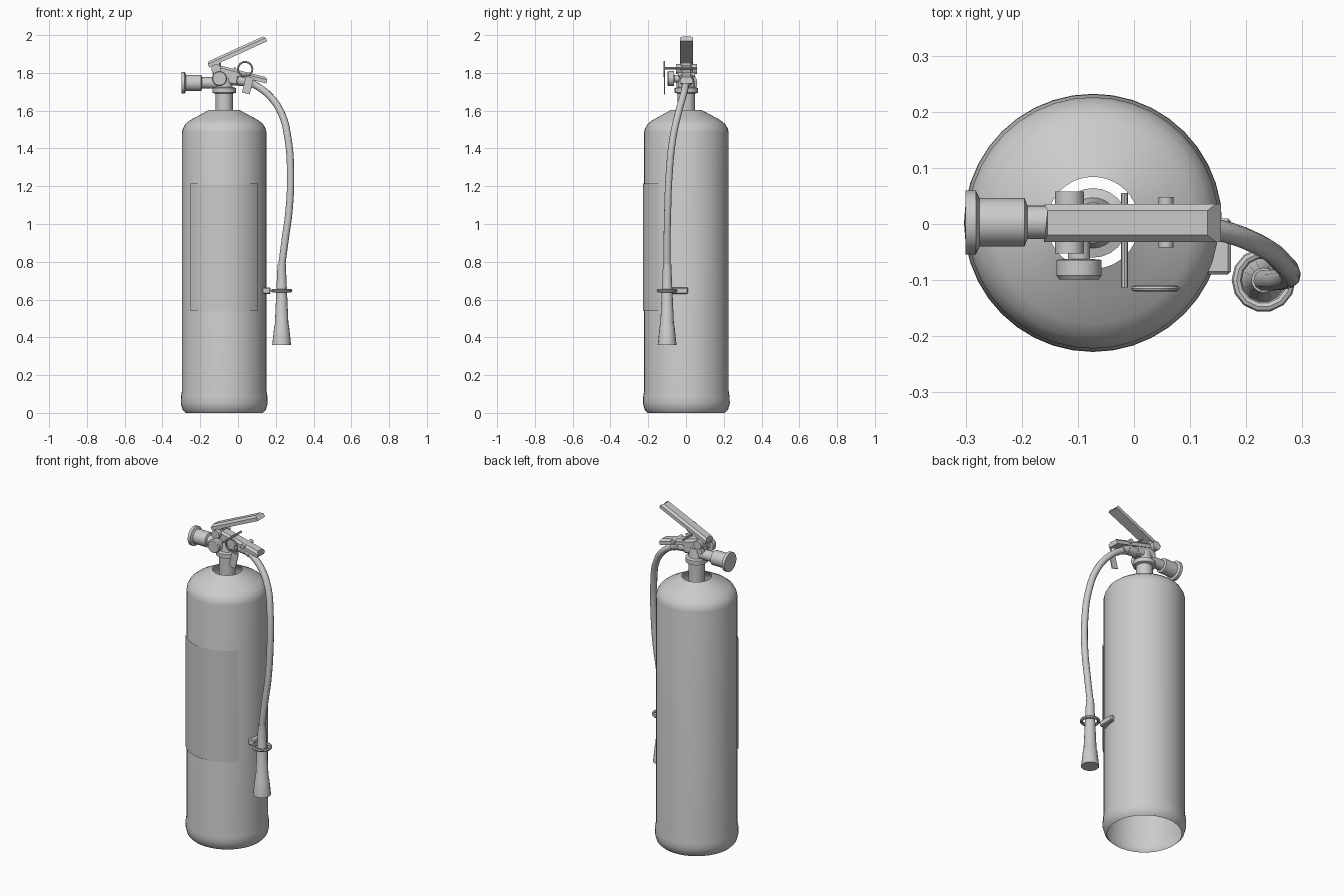
import bpy, bmesh, math
from mathutils import Vector, Matrix

if "Cube" in bpy.data.objects:
    bpy.data.objects.remove(bpy.data.objects["Cube"])

CX = -0.073  # tank axis


def finish(bm, name, smooth=True):
    bmesh.ops.recalc_face_normals(bm, faces=bm.faces)
    me = bpy.data.meshes.new(name)
    bm.to_mesh(me)
    bm.free()
    ob = bpy.data.objects.new(name, me)
    bpy.context.collection.objects.link(ob)
    if smooth:
        bpy.ops.object.select_all(action='DESELECT')
        ob.select_set(True)
        bpy.context.view_layer.objects.active = ob
        bpy.ops.object.shade_smooth_by_angle(angle=math.radians(35))
    return ob


def lathe(name, profile, origin, axis=(0, 0, 1), n=24, caps=True, a0=0, a1=None):
    """Revolve (radius, height) points about an axis; an optional arc makes an open sheet."""
    rot = Vector((0, 0, 1)).rotation_difference(Vector(axis)).to_matrix()
    full = a1 is None
    span = 2 * math.pi if full else a1 - a0
    bm = bmesh.new()
    rings = []
    for r, h in profile:
        rings.append([bm.verts.new(Vector(origin) + rot @ Vector(
            (r * math.cos(a0 + span * i / n), r * math.sin(a0 + span * i / n), h)))
            for i in range(n if full else n + 1)])
    for a, b in zip(rings, rings[1:]):
        for i in range(n):
            j = (i + 1) % len(a)
            bm.faces.new((a[i], a[j], b[j], b[i]))
    if caps and full:
        bm.faces.new(rings[0])
        bm.faces.new(rings[-1])
    return finish(bm, name)


def rod(name, p, q, r, r2=None, n=16):
    d = Vector(q) - Vector(p)
    return lathe(name, [(r, 0), (r2 or r, d.length)], p, d.normalized(), n)


def box(name, loc, size, rot_y=0, bevel=0.0):
    bm = bmesh.new()
    m = Matrix.Translation(loc) @ Matrix.Rotation(rot_y, 4, 'Y') @ Matrix.Diagonal((*size, 1))
    bmesh.ops.create_cube(bm, size=1, matrix=m)
    if bevel:
        bmesh.ops.bevel(bm, geom=bm.edges[:], offset=bevel, segments=1, affect='EDGES')
    return finish(bm, name, False)


def lever(name, p, q, width=0.068, height=0.032, chamfer=0.012):
    """Bar with chamfered upper edges running from p to q (centre of underside)."""
    p, q = Vector(p), Vector(q)
    x = (q - p).normalized()
    up = x.cross(Vector((0, 1, 0))).normalized()
    if up.z < 0:
        up = -up
    w = width / 2
    bm = bmesh.new()
    ends = []
    for base, inset in ((p, 1), (q, -1)):
        ends.append([bm.verts.new(base + Vector((0, y, 0)) + up * h + x * inset * (chamfer if h == height else 0))
                     for y, h in ((-w, 0), (w, 0), (w, height - chamfer), (w - chamfer, height),
                                  (chamfer - w, height), (-w, height - chamfer))])
    for i in range(6):
        j = (i + 1) % 6
        bm.faces.new((ends[0][i], ends[0][j], ends[1][j], ends[1][i]))
    for e in ends:
        bm.faces.new(e)
    return finish(bm, name, False)


def torus(name, loc, R, r, rot=None, n=24, m=8):
    bm = bmesh.new()
    v = [[bm.verts.new(Vector(((R + r * math.cos(2 * math.pi * j / m)) * math.cos(2 * math.pi * i / n),
                               (R + r * math.cos(2 * math.pi * j / m)) * math.sin(2 * math.pi * i / n),
                               r * math.sin(2 * math.pi * j / m)))) for j in range(m)] for i in range(n)]
    for i in range(n):
        for j in range(m):
            k, l = (i + 1) % n, (j + 1) % m
            bm.faces.new((v[i][j], v[k][j], v[k][l], v[i][l]))
    bm.transform(Matrix.Translation(loc) @ (rot or Matrix()))
    return finish(bm, name)


# Tank: open shell with rounded foot and domed shoulder
lathe("tank", [(0.205, 0), (0.22, 0.015), (0.23, 0.05), (0.229, 0.085), (0.224, 0.115), (0.224, 1.485),
               (0.219, 1.505), (0.205, 1.53), (0.18, 1.55), (0.13, 1.577), (0.082, 1.603)],
      (CX, 0.002, 0), n=40, caps=False)

# Label sheet wrapped on the front
lathe("label", [(0.23, 0.54), (0.23, 1.215)], (CX, 0.002, 0), n=20,
      a0=math.radians(-90 - 50.5), a1=math.radians(-90 + 50.5))

# Neck, collar and valve body
lathe("neck", [(0.046, 1.58), (0.046, 1.69), (0.062, 1.695), (0.062, 1.72), (0.045, 1.725),
               (0.036, 1.78)], (CX, 0.002, 0))
box("valve_body", (-0.065, 0.002, 1.778), (0.14, 0.06, 0.075), math.radians(8), 0.01)
lathe("side_plug", [(0.03, 0), (0.03, 0.085), (0.043, 0.09), (0.043, 0.17), (0.057, 0.177), (0.057, 0.195)],
      (-0.105, 0.003, 1.747), (-1, 0, 0))
rod("hose_outlet", (-0.05, 0.002, 1.765), (0.055, 0.002, 1.755), 0.028)
rod("hose_coupling", (0.035, 0.002, 1.768), (0.085, 0.001, 1.738), 0.03, 0.023)

# Handles and pivot pins
lever("squeeze_lever", (-0.152, 0.002, 1.828), (0.155, 0.002, 1.968))
lever("carry_handle", (-0.11, 0.002, 1.81), (0.15, 0.002, 1.744))
box("lever_bracket", (-0.113, 0.002, 1.825), (0.045, 0.06, 0.07), 0, 0.008)
rod("pivot_pin", (-0.115, -0.053, 1.82), (-0.115, 0.058, 1.82), 0.026)
rod("handle_rivet", (0.057, -0.042, 1.79), (0.057, 0.048, 1.79), 0.013, n=12)

# Pressure gauge
lathe("pressure_gauge", [(0.02, 0), (0.02, 0.055), (0.04, 0.057), (0.04, 0.085), (0.035, 0.092)],
      (-0.098, -0.007, 1.77), (0, -1, 0))

# Safety pin with ring and pull tag
rod("safety_pin", (-0.017, -0.113, 1.825), (-0.017, 0.055, 1.825), 0.006, n=8)
torus("pin_ring", (0.038, -0.115, 1.82), 0.038, 0.005, Matrix.Rotation(math.pi / 2, 4, 'X'))
box("pull_tag", (0.052, -0.115, 1.735), (0.042, 0.005, 0.09), math.radians(14))

# Hose
path = [(0.06, 0.002, 1.755), (0.155, -0.012, 1.69), (0.228, -0.04, 1.59), (0.265, -0.07, 1.45),
        (0.278, -0.09, 1.25), (0.27, -0.097, 1.07), (0.25, -0.1, 0.92), (0.232, -0.1, 0.785)]
cu = bpy.data.curves.new("hose", 'CURVE')
cu.dimensions = '3D'
cu.bevel_depth = 0.019
cu.bevel_resolution = 3
cu.resolution_u = 6
cu.use_fill_caps = True
sp = cu.splines.new('BEZIER')
sp.bezier_points.add(len(path) - 1)
for bp, co in zip(sp.bezier_points, path):
    bp.co = co
    bp.handle_left_type = bp.handle_right_type = 'AUTO'
bpy.context.collection.objects.link(bpy.data.objects.new("hose", cu))

# Nozzle, its clip ring and bracket
lathe("nozzle", [(0.05, 0.36), (0.039, 0.462), (0.036, 0.468), (0.022, 0.785)], (0.231, -0.1, 0), n=16)
torus("nozzle_clip", (0.231, -0.1, 0.647), 0.048, 0.009, n=14)
box("clip_bracket", (0.15, -0.04, 0.647), (0.045, 0.1, 0.035), 0, 0.005)
